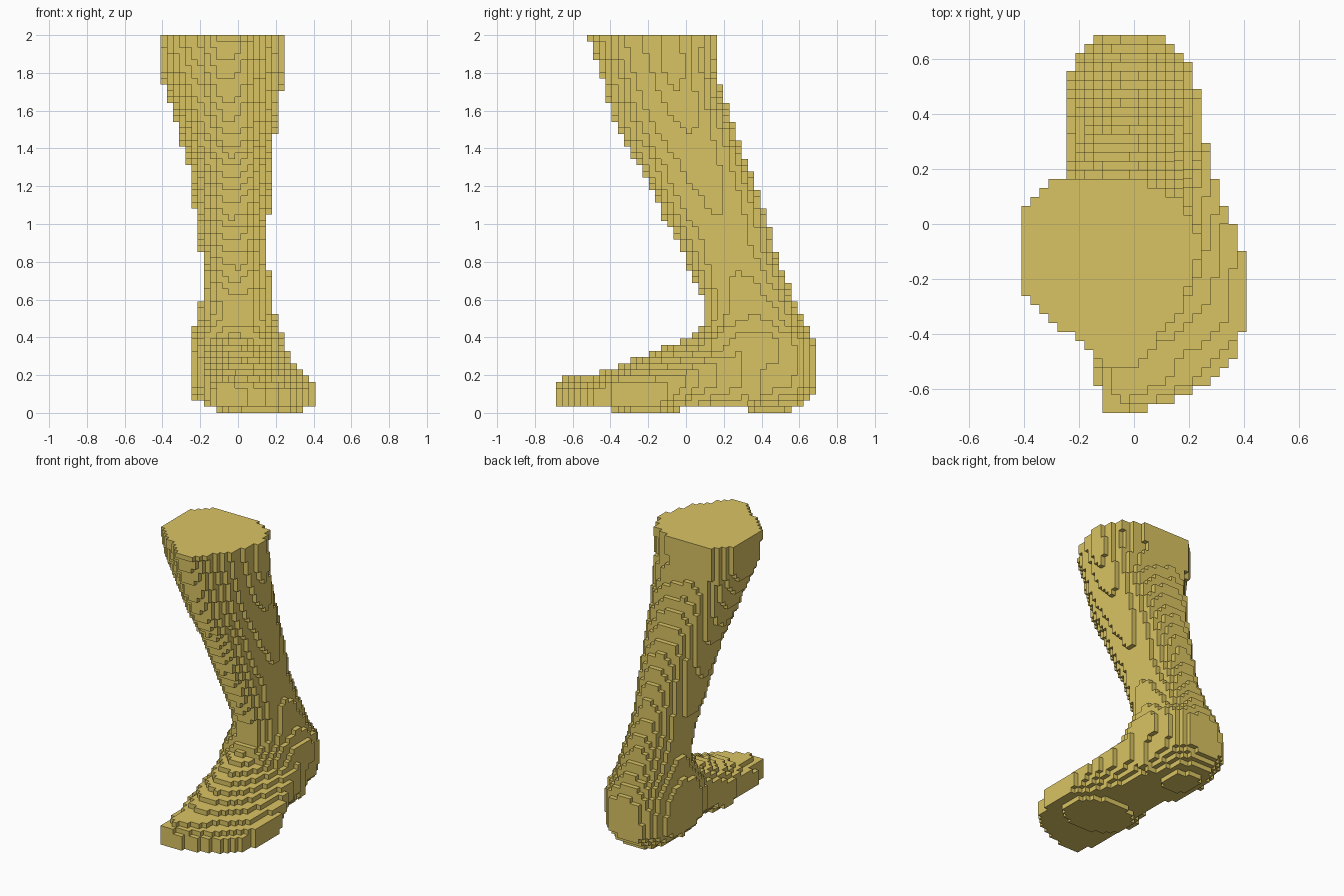
import bpy
import bmesh
from math import atan2, pi, hypot

cube = bpy.data.objects.get("Cube")
if cube:
    bpy.data.objects.remove(cube, do_unlink=True)

# Block grid
NX, NY, NZ = 25, 42, 61
S = 2 / NZ

# Leg and heel: height, then left/right and front/back limits
LEG = [
    (.05, -.18, .14, .12, .615), (.085, -.21, .17, .08, .65),
    (.13, -.245, .21, .04, .685), (.34, -.245, .24, .02, .685),
    (.42, -.235, .23, .06, .655), (.48, -.21, .2, .095, .625),
    (.58, -.195, .18, .1, .58), (.75, -.18, .16, .03, .51),
    (.9, -.203, .147, -.04, .46), (1.05, -.22, .163, -.12, .42),
    (1.28, -.25, .18, -.23, .34), (1.5, -.305, .2, -.36, .26),
    (1.7, -.365, .23, -.425, .185), (1.82, -.41, .245, -.46, .165),
    (2, -.41, .245, -.525, .18),
]
# Foot: station along its length, inner edge, outer edge, ridge height
FOOT = [
    (-.69, -.115, .01, .165), (-.64, -.12, .14, .183),
    (-.57, -.14, .29, .2), (-.48, -.15, .375, .205),
    (-.35, -.16, .405, .25), (-.23, -.17, .41, .3),
    (-.1, -.18, .4, .35), (.02, -.19, .35, .4),
    (.12, -.21, .31, .45), (.24, -.24, .28, .46), (.4, -.245, .235, .42),
]
# Calf cross-section, narrowing to the shin
CALF = [(-.41, -.22), (-.41, .03), (-.31, .165), (-.19, .19), (-.09, .18),
        (.04, .165), (.13, .125), (.21, .03), (.245, -.06), (.2, -.2),
        (.08, -.42), (0, -.51), (-.1, -.52), (-.2, -.42), (-.31, -.34)]


def sample(table, t):
    """Interpolate the rows of a table."""
    if t <= table[0][0]:
        return table[0][1:]
    for a, b in zip(table, table[1:]):
        if t <= b[0]:
            f = (t - a[0]) / (b[0] - a[0])
            return [p + (q - p) * f for p, q in zip(a[1:], b[1:])]
    return table[-1][1:]


def clamp(t):
    return min(1, max(0, t))


# Calf section as a unit radius by angle
section = sorted(
    (atan2(v, u), hypot(u, v))
    for u, v in (((x + .0825) / .3275, (y + .165) / .355) for x, y in CALF))
section = ([(a - 2 * pi, r) for a, r in section[-1:]] + section
           + [(a + 2 * pi, r) for a, r in section[:1]])


def in_leg(x, y, z):
    x0, x1, y0, y1 = sample(LEG, z)
    u = (2 * x - x0 - x1) / (x1 - x0)
    v = (2 * y - y0 - y1) / (y1 - y0)
    # The heel is squarer than the ankle
    n = 2 + .8 * clamp((.5 - z) / .28)
    distance = (abs(u) ** n + abs(v) ** n) ** (1 / n)
    calf = clamp((z - .9) / .9)
    radius = sample(section, atan2(v, u))[0] * calf + 1.02 * (1 - calf)
    return distance <= radius


def in_foot(x, y, z):
    x0, x1, ridge = sample(FOOT, y)
    if y > FOOT[-1][0] or not x0 <= x <= x1:
        return False
    # Instep falling from the crest to both edges
    crest = x0 + .38 * (x1 - x0)
    if x < crest:
        top = ridge * (1 - .35 * ((crest - x) / (crest - x0)) ** 3)
    else:
        taper = .41 - x1
        edge = min(.15 + .6 * taper + 4 * taper ** 2,
                   ridge * (.62 + .3 * clamp(y * 4)))
        top = ridge - (ridge - edge) * ((x - crest) / (x1 - crest)) ** 1.3
    # Raised arch and rounded sole edges
    arch = clamp(1 - ((y - .14) / .3) ** 2)
    inner = (.05 + .1 * arch) * clamp(1 - (x - x0) / .14)
    outer = (.04 + .11 * arch) * clamp(1 - (x1 - x) / .11)
    return max(S, inner, outer) < z < top


def in_pad(x, y):
    ball = hypot((x - .11) / .24, (y + .21) / .18) < 1
    heel = hypot((x + .02) / .11, (y - .44) / .115) < 1
    return ball or heel


def filled(i, j, k):
    x = (i + .5 - NX / 2) * S
    y = (j + .5 - NY / 2) * S
    z = (k + .5) * S
    if k == 0:
        return in_pad(x, y)
    return in_leg(x, y, z) or in_foot(x, y, z)


cells = {(i, j, k) for i in range(NX) for j in range(NY) for k in range(NZ)
         if filled(i, j, k)}

# Skin the blocks with their exposed faces only
bm = bmesh.new()
corners = {}


def corner(p):
    if p not in corners:
        corners[p] = bm.verts.new(
            ((p[0] - NX / 2) * S, (p[1] - NY / 2) * S, p[2] * S))
    return corners[p]


for cell in sorted(cells):
    for axis in range(3):
        b, c = (axis + 1) % 3, (axis + 2) % 3
        for side in (0, 1):
            near = list(cell)
            near[axis] += 2 * side - 1
            if tuple(near) in cells:
                continue
            loop = []
            for db, dc in ((0, 0), (1, 0), (1, 1), (0, 1)):
                p = list(cell)
                p[axis] += side
                p[b] += db
                p[c] += dc
                loop.append(corner(tuple(p)))
            bm.faces.new(loop if side else loop[::-1])

mesh = bpy.data.meshes.new("foot_and_leg")
bm.to_mesh(mesh)
bm.free()

skin = bpy.data.materials.new("ochre")
skin.use_nodes = True
colour = (.7, .55, .125, 1)
skin.diffuse_color = colour
skin.node_tree.nodes["Principled BSDF"].inputs["Base Color"].default_value = colour
mesh.materials.append(skin)

leg = bpy.data.objects.new("foot_and_leg", mesh)
bpy.context.collection.objects.link(leg)
